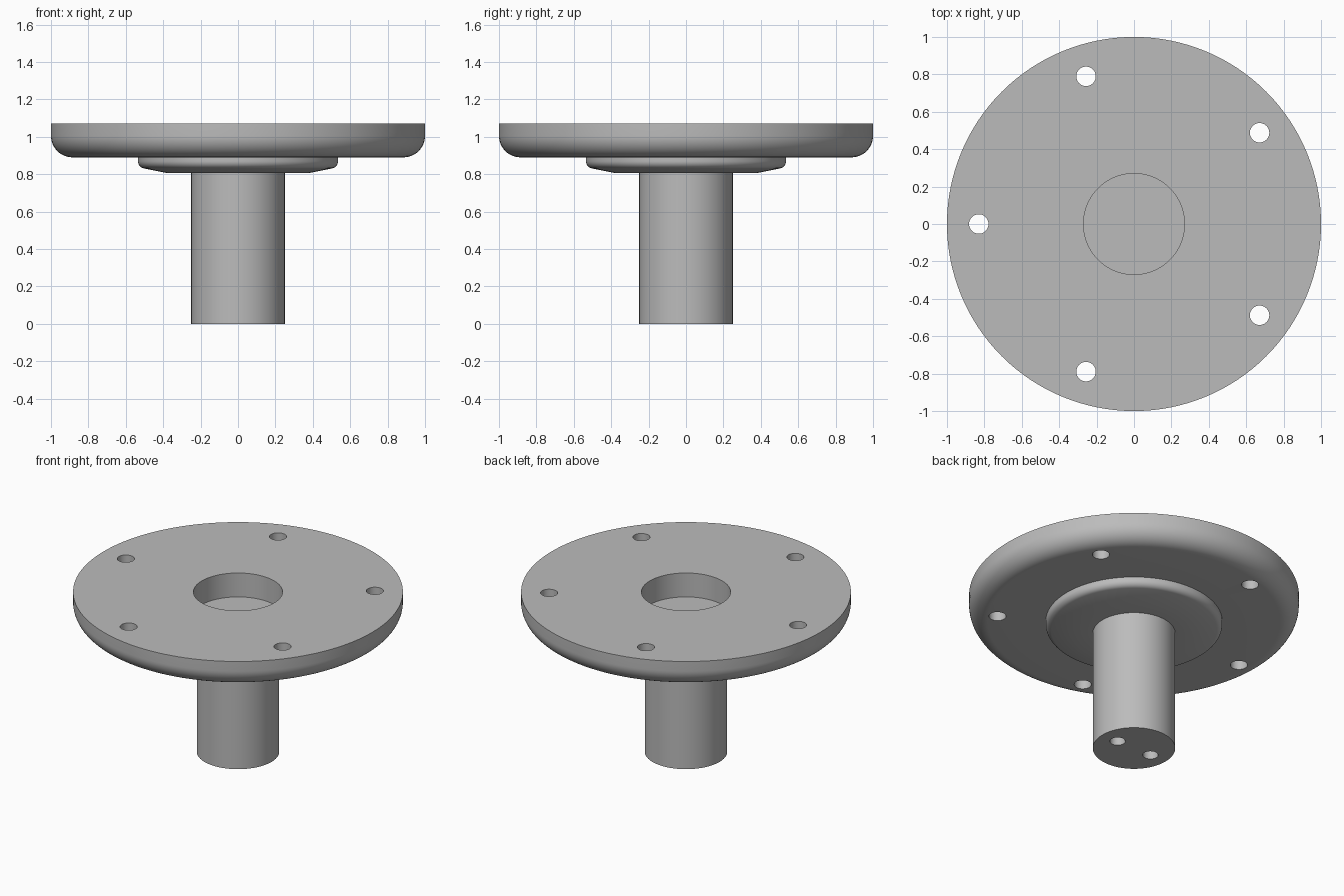
import bpy
import bmesh
from math import cos, sin, pi, radians

SEGMENTS = 128

cube = bpy.data.objects.get("Cube")
if cube:
    bpy.data.objects.remove(cube, do_unlink=True)

metal = bpy.data.materials.new("grey_metal")
metal.use_nodes = True
grey = (0.5, 0.5, 0.5, 1)
metal.diffuse_color = grey
metal.node_tree.nodes["Principled BSDF"].inputs["Base Color"].default_value = grey


def arc(cx, cz, radius, start, end, steps=10):
    """Rounded stretch of a profile, angles in degrees."""
    angles = [radians(start + (end - start) * i / steps) for i in range(steps + 1)]
    return [(cx + radius * cos(a), cz + radius * sin(a)) for a in angles]


def lathe(name, profile):
    """Turn an (r, z) profile round the z axis."""
    bm = bmesh.new()
    points = [bm.verts.new((r, 0, z)) for r, z in profile]
    edges = [bm.edges.new(pair) for pair in zip(points, points[1:])]
    bmesh.ops.spin(bm, geom=points + edges, cent=(0, 0, 0), axis=(0, 0, 1),
                   angle=2 * pi, steps=SEGMENTS, use_duplicate=False)
    bmesh.ops.remove_doubles(bm, verts=bm.verts, dist=0.0001)
    bmesh.ops.recalc_face_normals(bm, faces=bm.faces)
    mesh = bpy.data.meshes.new(name)
    bm.to_mesh(mesh)
    bm.free()
    obj = bpy.data.objects.new(name, mesh)
    bpy.context.collection.objects.link(obj)
    obj.data.materials.append(metal)
    return obj


def drill(target, x, y, radius, bottom, top):
    """Cut a round vertical hole."""
    bpy.ops.mesh.primitive_cylinder_add(vertices=40, radius=radius, depth=top - bottom,
                                        location=(x, y, (top + bottom) / 2))
    cutter = bpy.context.object
    cutter.data.materials.append(metal)
    cutter.hide_render = True
    mod = target.modifiers.new("hole", "BOOLEAN")
    mod.operation = "DIFFERENCE"
    mod.solver = "EXACT"
    mod.object = cutter
    bpy.context.view_layer.objects.active = target
    bpy.ops.object.modifier_apply(modifier=mod.name)
    bpy.data.objects.remove(cutter, do_unlink=True)


# Flange, hub and shaft turned as one piece, with a blind bore in the top
profile = [(0, 0), (0.25, 0), (0.25, 0.805), (0.375, 0.805)]
profile += arc(0.495, 0.87, 0.04, -80, 0)
profile += [(0.535, 0.89)]
profile += arc(0.885, 1.005, 0.115, -90, 0, 14)
profile += [(1, 1.07), (0.27, 1.07), (0.27, 0.91), (0, 0.91)]
hub = lathe("flanged_hub", profile)

# Five bolt holes through the flange
for i in range(5):
    angle = pi + i * 2 * pi / 5
    drill(hub, 0.83 * cos(angle), 0.83 * sin(angle), 0.052, 0.8, 1.2)

# Two blind holes in the shaft end
for side in (-1, 1):
    drill(hub, side * 0.13, 0, 0.047, -0.1, 0.3)

# Smooth turned surfaces with crisp edges
bpy.ops.object.select_all(action="DESELECT")
hub.select_set(True)
bpy.context.view_layer.objects.active = hub
bpy.ops.object.shade_smooth_by_angle(angle=radians(30))
